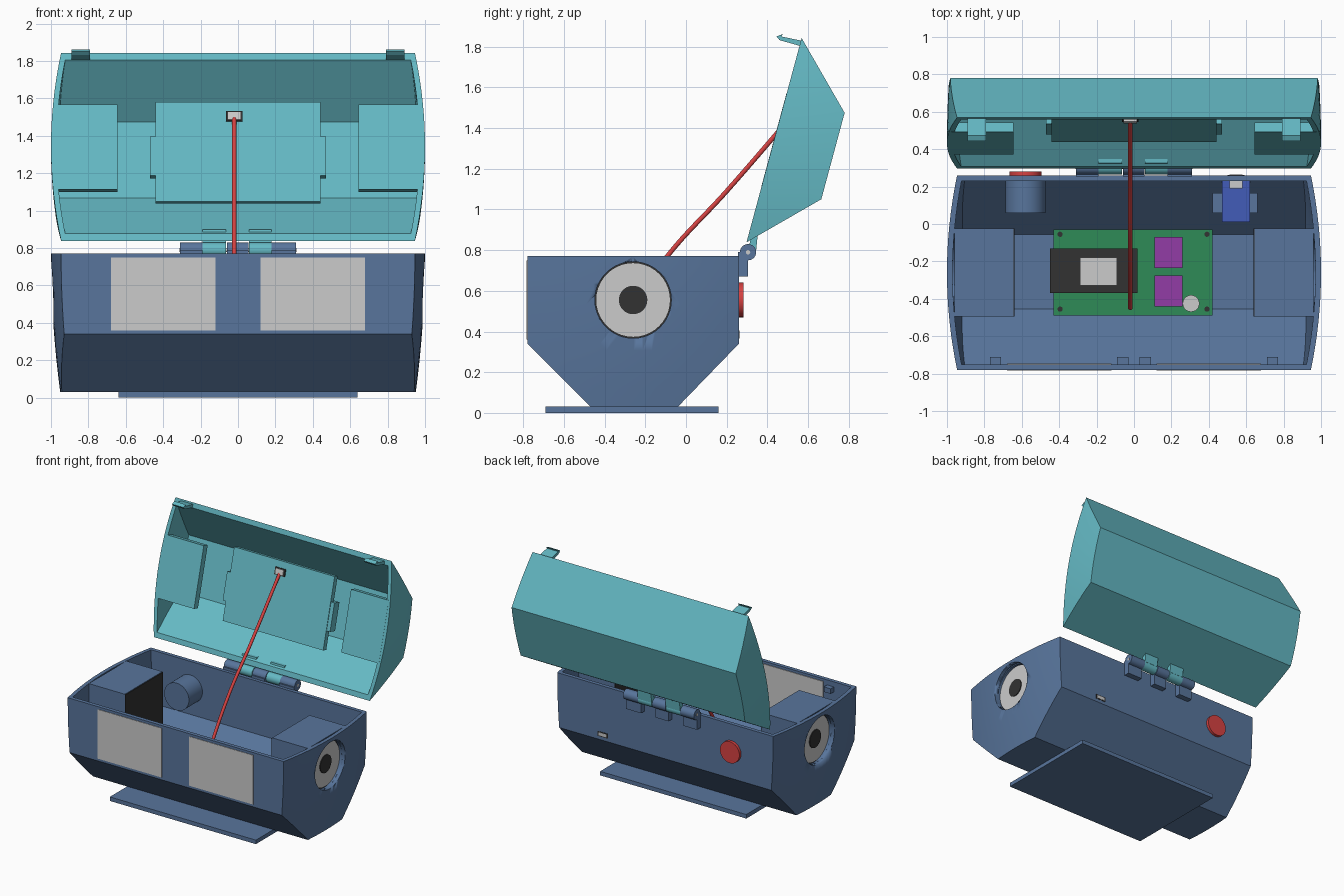
import bpy, bmesh, math
from mathutils import Matrix, Vector

if "Cube" in bpy.data.objects:
    bpy.data.objects.remove(bpy.data.objects["Cube"], do_unlink=True)


def material(name, rgb):
    lin = [((c / 255 + 0.055) / 1.055) ** 2.4 for c in rgb] + [1]
    m = bpy.data.materials.new(name)
    m.use_nodes = True
    m.diffuse_color = lin
    m.node_tree.nodes["Principled BSDF"].inputs["Base Color"].default_value = lin
    return m


BLUE = material("slate blue", (88, 117, 156))
TEAL = material("teal", (101, 186, 197))
GREY = material("light grey", (203, 203, 203))
BLACK = material("black", (50, 50, 50))
RED = material("red", (214, 66, 66))
GREEN = material("board green", (46, 139, 87))
PURPLE = material("chip purple", (146, 60, 166))
ROYAL = material("module blue", (66, 92, 184))

CENTRE = Vector((-0.26, 0.77))        # middle of the opening in the y-z plane
HINGE = Vector((0, 0.305, 0.79))
OPEN = (Matrix.Translation(HINGE) @ Matrix.Rotation(math.radians(-105.1), 4, 'X')
        @ Matrix.Translation(-HINGE))


def finish(name, bm, mat, smooth=False, matrix=None):
    bmesh.ops.recalc_face_normals(bm, faces=bm.faces)
    me = bpy.data.meshes.new(name)
    bm.to_mesh(me)
    bm.free()
    if matrix:
        me.transform(matrix)
    me.materials.append(mat)
    ob = bpy.data.objects.new(name, me)
    bpy.context.collection.objects.link(ob)
    if smooth:
        activate(ob)
        bpy.ops.object.shade_smooth_by_angle(angle=math.radians(30))
    return ob


def activate(ob):
    bpy.ops.object.select_all(action='DESELECT')
    ob.select_set(True)
    bpy.context.view_layer.objects.active = ob


def box(name, mat, xs, ys, zs, matrix=None):
    bm = bmesh.new()
    bmesh.ops.create_cube(bm, size=1)
    for v in bm.verts:
        v.co = [(r[0] + r[1]) / 2 + c * abs(r[1] - r[0]) for r, c in zip((xs, ys, zs), v.co)]
    return finish(name, bm, mat, matrix=matrix)


def cylinder(name, mat, axis, start, end, a, b, radius, sides=40):
    """Cylinder along an axis; a and b are the two remaining coordinates in order."""
    bm = bmesh.new()
    bmesh.ops.create_cone(bm, cap_ends=True, segments=sides, radius1=radius,
                          radius2=radius, depth=abs(end - start))
    mid = (start + end) / 2
    if axis == 'X':
        m = Matrix.Translation((mid, a, b)) @ Matrix.Rotation(math.pi / 2, 4, 'Y')
    elif axis == 'Y':
        m = Matrix.Translation((a, mid, b)) @ Matrix.Rotation(math.pi / 2, 4, 'X')
    else:
        m = Matrix.Translation((a, b, mid))
    return finish(name, bm, mat, True, m)


def prism(name, mat, x0, x1, pts):
    bm = bmesh.new()
    f = bm.faces.new([bm.verts.new((x0, y, z)) for y, z in pts])
    new = bmesh.ops.extrude_face_region(bm, geom=[f])["geom"]
    bmesh.ops.translate(bm, vec=(x1 - x0, 0, 0),
                        verts=[v for v in new if isinstance(v, bmesh.types.BMVert)])
    return finish(name, bm, mat)


def shell(name, mat, outer, inner, wall=0.03, steps=6, rings=8, matrix=None):
    """Open trough with bulging ends: outer skin, inner skin and rim."""
    bm = bmesh.new()

    def skin(profile, inset):
        pts = [Vector(profile[0])]
        for p, q in zip(profile, profile[1:]):
            pts += [Vector(p).lerp(Vector(q), k / steps) for k in range(1, steps + 1)]
        rows = [(-1, k / rings) for k in range(rings + 1)]
        rows += [(1, k / rings) for k in range(rings, -1, -1)]
        grid = []
        for side, t in rows:
            row = []
            for p in pts:
                d = (p - CENTRE) * t
                x = 1 - inset - 0.2 * d.x ** 2 - 0.09 * d.y ** 2
                row.append(bm.verts.new((side * x, CENTRE.x + d.x, CENTRE.y + d.y)))
            grid.append(row)
        for r, s in zip(grid, grid[1:]):
            for k in range(len(r) - 1):
                bm.faces.new((r[k], r[k + 1], s[k + 1], s[k]))
        return grid

    o, i = skin(outer, 0), skin(inner, wall)
    for col in (0, -1):
        for k in range(len(o) - 1):
            bm.faces.new((o[k][col], o[k + 1][col], i[k + 1][col], i[k][col]))
    bmesh.ops.remove_doubles(bm, verts=bm.verts, dist=1e-5)
    return finish(name, bm, mat, True, matrix)


def cut(ob, cutter):
    activate(ob)
    mod = ob.modifiers.new("cut", 'BOOLEAN')
    mod.operation, mod.solver, mod.object = 'DIFFERENCE', 'EXACT', cutter
    bpy.ops.object.modifier_apply(modifier=mod.name)


# Base trough and foot
body = shell("base_body", BLUE,
             [(-.78, .77), (-.78, .34), (-.47, .03), (-.04, .03), (.26, .34), (.26, .77)],
             [(-.75, .77), (-.75, .35), (-.455, .06), (-.055, .06), (.23, .35), (.23, .77)])
box("foot_plate", BLUE, (-.64, .64), (-.69, .16), (0, .032))

# Lid, swung open about the hinge
shell("lid", TEAL,
      [(-.78, .77), (-.48, 1.07), (-.04, 1.07), (.26, .77)],
      [(-.74, .77), (-.47, 1.04), (-.05, 1.04), (.22, .77)], matrix=OPEN)

# Speaker housings and speakers at both ends
for s, side in ((1, "left"), (-1, "right")):
    housing = box(side + "_speaker_housing", BLUE, (s * .645, s * .96), (-.495, -.025), (.25, .769))
    hole = cylinder("speaker_cutter", BLUE, 'X', s * .93, s * 1.2, -.26, .555, .188, 48)
    hole.hide_render = True
    cut(body, hole)
    cut(housing, hole)
    bpy.data.objects.remove(hole, do_unlink=True)
    box(side + "_speaker_back", BLACK, (s * .64, s * .646), (-.495, -.025), (.25, .765))
    cylinder(side + "_speaker_rim", BLACK, 'X', s * .92, s * .94, -.26, .555, .188)
    cylinder(side + "_speaker_cone", GREY, 'X', s * .92, s * .946, -.26, .555, .181)
    cylinder(side + "_speaker_cap", BLACK, 'X', s * .92, s * .952, -.26, .555, .07)
    box(side + "_lid_plate", TEAL, (s * .645, s * .975), (-.495, -.025), (.769, .82), OPEN)
    # Screens through the front wall
    box(side + "_screen", GREY, (s * .12, s * .68), (-.784, -.745), (.36, .75))
    # Latch on the front rim of the lid
    prism(side + "_latch", TEAL, s * .79, s * .89,
          [(.575, 1.8), (.565, 1.83), (.47, 1.85), (.475, 1.862), (.445, 1.85), (.46, 1.832)])
    # Catches inside the front wall
    for x in (.06, .74):
        box(side + "_catch", BLUE, (s * x - .03, s * x + .03), (-.755, -.71), (.69, .73))

# Hinge knuckles, with straps to base and lid
for x0, x1 in ((-.31, -.19), (-.06, .055), (.18, .31)):
    cylinder("base_knuckle", BLUE, 'X', x0, x1, .305, .79, .04, 24)
    box("base_strap", BLUE, (x0, x1), (.255, .305), (.67, .79))
for x0, x1 in ((-.19, -.065), (.06, .18)):
    cylinder("lid_knuckle", TEAL, 'X', x0, x1, .305, .79, .04, 24)
    prism("lid_strap", TEAL, x0, x1, [(.305, .79), (.345, .8), (.355, .9), (.325, .9)])
cylinder("hinge_pin", GREY, 'X', -.312, .312, .305, .79, .011, 16)

# Panel in the lid with side tabs and a plug
box("lid_panel", TEAL, (-.44, .44), (-.53, .02), (.85, .89), OPEN)
box("lid_panel_tabs", TEAL, (-.47, .47), (-.34, -.125), (.855, .92), OPEN)
box("lid_panel_mount", TEAL, (-.3, .3), (-.4, -.1), (.88, 1.05), OPEN)
box("plug_socket", BLACK, (-.065, .025), (-.478, -.422), (.842, .855), OPEN)
box("plug", GREY, (-.055, .015), (-.472, -.428), (.832, .855), OPEN)

# Cable from the board up to the lid
curve = bpy.data.curves.new("cable", 'CURVE')
curve.dimensions, curve.bevel_depth, curve.bevel_resolution = '3D', .012, 3
curve.use_fill_caps = True
spline = curve.splines.new('BEZIER')
path = [(-.45, .24), (-.1, .76), (.2, 1.09), (.555, 1.5)]
spline.bezier_points.add(len(path) - 1)
for bp, (y, z) in zip(spline.bezier_points, path):
    bp.co = (-.02, y, z)
    bp.handle_left_type = bp.handle_right_type = 'AUTO'
curve.materials.append(RED)
cable = bpy.data.objects.new("cable", curve)
bpy.context.collection.objects.link(cable)
activate(cable)
bpy.ops.object.convert(target='MESH')

# Circuit board and its components
box("board", GREEN, (-.43, .42), (-.49, -.03), (.18, .205))
box("black_module", BLACK, (-.45, .02), (-.37, -.13), (.2, .26))
box("module_shield", GREY, (-.29, -.09), (-.33, -.18), (.25, .275))
for y in (-.44, -.235):
    box("chip", PURPLE, (.11, .26), (y, y + .165), (.2, .23))
cylinder("capacitor", GREY, 'Z', .2, .27, .305, -.425, .045, 24)
for x in (-.395, .39):
    for y in (-.455, -.055):
        cylinder("board_hole", BLACK, 'Z', .2, .207, x, y, .014, 16)

# Push button on the back with its inner barrel
cylinder("button", RED, 'Y', .25, .282, -.58, .555, .085)
cylinder("button_barrel", BLUE, 'Y', .06, .25, -.58, .555, .108)

# Charging module and its port
box("charger_mount", BLUE, (.42, .66), (.06, .165), (.3, .36))
box("charger_board", ROYAL, (.47, .62), (.01, .235), (.34, .37))
box("charger_socket", GREY, (.51, .58), (.19, .25), (.365, .405))
box("port_frame", BLACK, (.5, .59), (.25, .262), (.366, .404))
box("port", GREY, (.51, .58), (.25, .264), (.373, .397))
